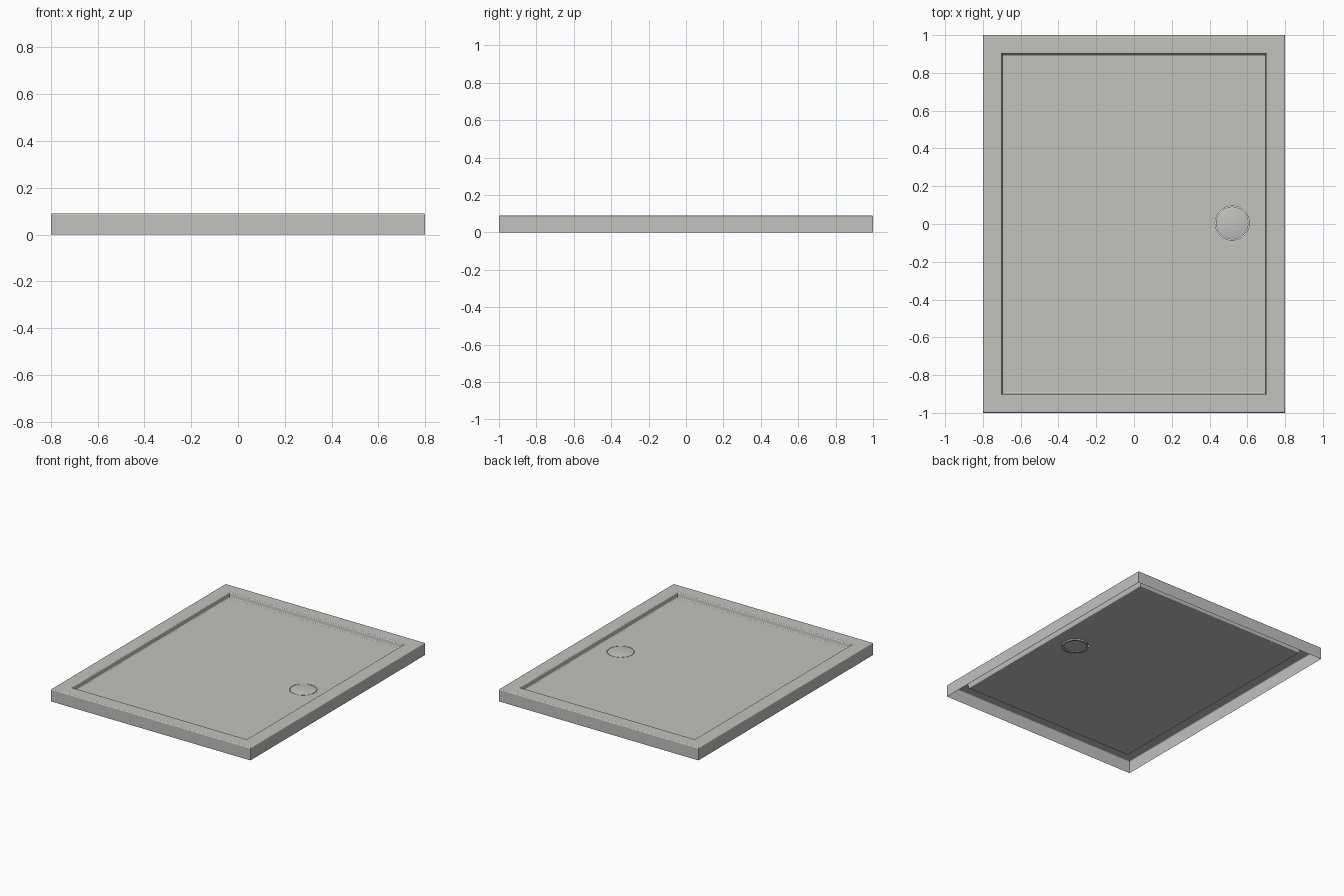
import bpy
import bmesh
import math

old = bpy.data.objects.get("Cube")
if old:
    bpy.data.objects.remove(old, do_unlink=True)

HALF_X, HALF_Y, HEIGHT = 0.8, 1.0, 0.09
RIM, FLOOR_Z = 0.1, 0.055
FILLET = 0.007
DRAIN_X, DRAIN_Y, DRAIN_R = 0.52, 0.005, 0.09
SIDES = 48

grey = bpy.data.materials.new("warm_grey")
grey.use_nodes = True
colour = (0.54, 0.54, 0.52, 1)
grey.diffuse_color = colour
shader = next(n for n in grey.node_tree.nodes if n.type == 'BSDF_PRINCIPLED')
shader.inputs["Base Color"].default_value = colour
shader.inputs["Roughness"].default_value = 0.5


def arc(cx, cz, r, start, end, steps=3):
    """Points of a fillet as (inset, height)."""
    angles = [math.radians(start + (end - start) * i / steps) for i in range(steps + 1)]
    return [(cx + r * math.cos(a), cz + r * math.sin(a)) for a in angles]


def rectangle(bm, inset, z):
    x, y = HALF_X - inset, HALF_Y - inset
    return [bm.verts.new(p) for p in ((-x, -y, z), (x, -y, z), (x, y, z), (-x, y, z))]


def circle(bm, r, z):
    steps = [2 * math.pi * i / SIDES for i in range(SIDES)]
    return [bm.verts.new((DRAIN_X + r * math.cos(a), DRAIN_Y + r * math.sin(a), z))
            for a in steps]


def loft(bm, rings):
    for a, b in zip(rings, rings[1:]):
        n = len(a)
        for i in range(n):
            j = (i + 1) % n
            bm.faces.new((a[i], a[j], b[j], b[i]))


def finish(bm, name):
    mesh = bpy.data.meshes.new(name)
    bm.to_mesh(mesh)
    bm.free()
    mesh.materials.append(grey)
    obj = bpy.data.objects.new(name, mesh)
    bpy.context.collection.objects.link(obj)
    return obj


# Tray shell: skirt, rounded rim, sloping basin wall and floor, open underneath
bm = bmesh.new()
profile = [(0, 0)]
profile += arc(FILLET, HEIGHT - FILLET, FILLET, 180, 90)
profile += arc(RIM - FILLET, HEIGHT - FILLET, FILLET, 90, 10)
profile += arc(RIM + 0.01, FLOOR_Z + FILLET, FILLET, 190, 270)
rings = [rectangle(bm, inset, z) for inset, z in profile]
loft(bm, rings)

# Floor with a round drain opening and a short collar below it
hole = circle(bm, DRAIN_R, FLOOR_Z)
collar = circle(bm, DRAIN_R, FLOOR_Z - 0.008)
edges = []
for ring in (rings[-1], hole):
    for i, v in enumerate(ring):
        w = ring[(i + 1) % len(ring)]
        edges.append(bm.edges.get((v, w)) or bm.edges.new((v, w)))
bmesh.ops.triangle_fill(bm, edges=edges, use_beauty=True, normal=(0, 0, 1))
loft(bm, [hole, collar])
finish(bm, "shower_tray")

# Drain cover: shallow dome with a thin edge and a recessed underside
bm = bmesh.new()
cover_r = DRAIN_R - 0.003
inner_r = cover_r - 0.012
rings = [circle(bm, inner_r, FLOOR_Z - 0.002),
         circle(bm, inner_r, FLOOR_Z - 0.008),
         circle(bm, cover_r, FLOOR_Z - 0.008)]
for i in range(6):
    t = i / 6
    rings.append(circle(bm, cover_r * (1 - t), FLOOR_Z + 0.008 * (1 - (1 - t) ** 2)))
loft(bm, rings)
bm.faces.new(rings[-1])
bm.faces.new(rings[0][::-1])
cover = finish(bm, "drain_cover")
bpy.ops.object.select_all(action='DESELECT')
cover.select_set(True)
bpy.context.view_layer.objects.active = cover
bpy.ops.object.shade_smooth_by_angle(angle=math.radians(30))
